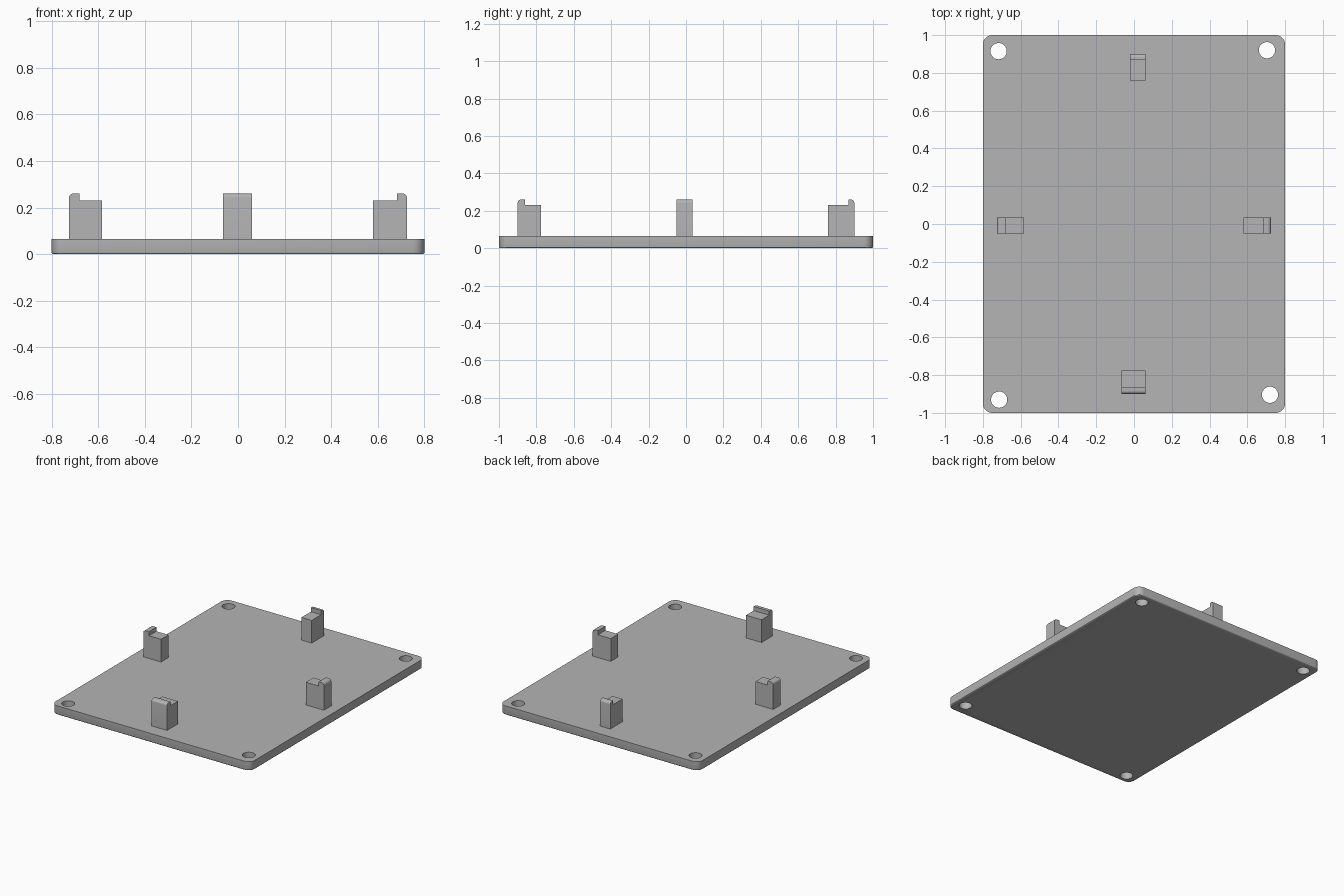
import bpy, bmesh
from math import pi, sin, cos
from mathutils import Matrix, Vector

if "Cube" in bpy.data.objects:
    bpy.data.objects.remove(bpy.data.objects["Cube"], do_unlink=True)

grey = bpy.data.materials.new("light_grey")
colour = (0.46, 0.46, 0.46, 1)
grey.diffuse_color = colour
grey.use_nodes = True
grey.node_tree.nodes["Principled BSDF"].inputs["Base Color"].default_value = colour

PLATE_TOP, STEP, LIP_TOP = 0.065, 0.23, 0.26


def make_object(name, bm):
    bmesh.ops.recalc_face_normals(bm, faces=bm.faces[:])
    mesh = bpy.data.meshes.new(name)
    bm.to_mesh(mesh)
    bm.free()
    mesh.materials.append(grey)
    obj = bpy.data.objects.new(name, mesh)
    bpy.context.collection.objects.link(obj)
    return obj


def smooth(obj):
    bpy.ops.object.select_all(action='DESELECT')
    obj.select_set(True)
    bpy.context.view_layer.objects.active = obj
    bpy.ops.object.shade_smooth_by_angle(angle=pi / 6)


# Base plate: rounded corners and a softened lower rim
bm = bmesh.new()
bmesh.ops.create_cube(bm, size=1, matrix=Matrix.Translation((0, 0, PLATE_TOP / 2))
                      @ Matrix.Diagonal((1.6, 2, PLATE_TOP, 1)))
upright = [e for e in bm.edges if abs(e.verts[0].co.z - e.verts[1].co.z) > 0.01]
bmesh.ops.bevel(bm, geom=upright, offset=0.05, segments=8, profile=0.5, affect='EDGES')
rim = [e for e in bm.edges if all(v.co.z < 0.001 for v in e.verts)]
bmesh.ops.bevel(bm, geom=rim, offset=0.008, segments=3, profile=0.5, affect='EDGES')
plate = make_object("base_plate", bm)

# Screw holes through the corners
bm = bmesh.new()
for x, y in [(-0.717, 0.915), (0.704, 0.92), (-0.714, -0.93), (0.72, -0.904)]:
    bmesh.ops.create_cone(bm, cap_ends=True, segments=40, radius1=0.043, radius2=0.043,
                          depth=0.4, matrix=Matrix.Translation((x, y, 0)))
cutter = make_object("hole_cutter", bm)
cutter.hide_render = True
holes = plate.modifiers.new("screw_holes", 'BOOLEAN')
holes.operation, holes.solver, holes.object = 'DIFFERENCE', 'EXACT', cutter
bpy.context.view_layer.objects.active = plate
bpy.ops.object.modifier_apply(modifier=holes.name)
bpy.data.objects.remove(cutter, do_unlink=True)
smooth(plate)


def clip_post(name, outward, inner, outer, lip, side_min, side_max):
    """Stepped post: profile runs along the outward axis, extruded sideways."""
    radius = 0.018
    profile = [(inner, PLATE_TOP - 0.01), (inner, STEP), (lip, STEP), (lip, LIP_TOP)]
    for i in range(7):
        a = pi / 2 * (1 - i / 6)
        profile.append((outer - radius + radius * cos(a), LIP_TOP - radius + radius * sin(a)))
    profile.append((outer, PLATE_TOP - 0.01))
    out = Vector(outward)
    side = Vector((abs(out.y), abs(out.x), 0))
    bm = bmesh.new()
    face = bm.faces.new([bm.verts.new(out * d + side * side_min + Vector((0, 0, z)))
                         for d, z in profile])
    new = bmesh.ops.extrude_face_region(bm, geom=[face])["geom"]
    bmesh.ops.translate(bm, vec=side * (side_max - side_min),
                        verts=[v for v in new if isinstance(v, bmesh.types.BMVert)])
    smooth(make_object(name, bm))


# Four retaining clips around the plate
clip_post("left_clip", (1, 0, 0), 0.58, 0.725, 0.683, -0.05, 0.035)
clip_post("right_clip", (-1, 0, 0), 0.583, 0.725, 0.68, -0.05, 0.035)
clip_post("back_clip", (0, 1, 0), 0.76, 0.90, 0.868, -0.022, 0.06)
clip_post("front_clip", (0, -1, 0), 0.775, 0.90, 0.862, -0.065, 0.06)
